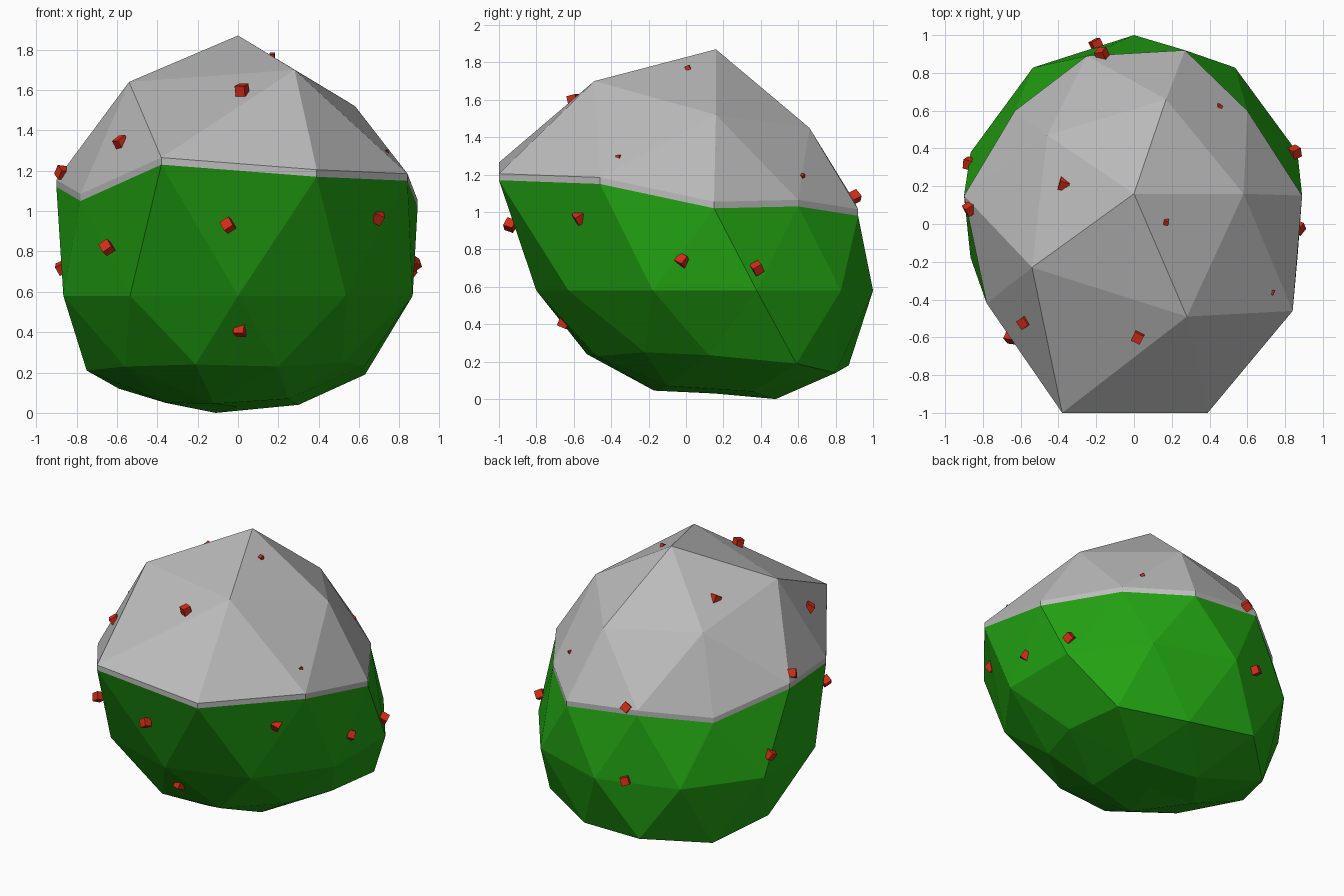
import bpy, bmesh, math, random
from mathutils import Vector, Euler

random.seed(4)
old = bpy.data.objects.get("Cube")
if old:
    bpy.data.objects.remove(old, do_unlink=True)


def make_material(name, colour):
    mat = bpy.data.materials.new(name)
    mat.use_nodes = True
    mat.diffuse_color = (*colour, 1)
    mat.node_tree.nodes["Principled BSDF"].inputs["Base Color"].default_value = (*colour, 1)
    return mat


def make_object(name, bm, mat):
    bmesh.ops.recalc_face_normals(bm, faces=bm.faces)
    mesh = bpy.data.meshes.new(name)
    bm.to_mesh(mesh)
    bm.free()
    mesh.materials.append(mat)
    obj = bpy.data.objects.new(name, mesh)
    bpy.context.collection.objects.link(obj)
    return obj


green = make_material("leaf green", (0.016, 0.36, 0.006))
grey = make_material("stone grey", (0.5, 0.5, 0.5))
red = make_material("bright red", (0.65, 0.025, 0.008))

# Rings of the lumpy ball, from its peak to its base, counter-clockwise from +x
PEAK = [(0, .16, 1.87)]
CROWN = [(.58, .16, 1.52), (.17, .66, 1.45), (-.46, .47, 1.51),
         (-.54, -.23, 1.64), (.28, -.49, 1.7)]
RIM = [(.89, .15, 1.02), (.6, .6, 1.03), (.27, .92, .98), (-.25, .89, 1.04),
       (-.63, .6, .98), (-.9, .15, 1.12), (-.78, -.42, 1.05), (-.38, -1, 1.23),
       (.39, -1, 1.17), (.84, -.46, 1.15)]
WAIST = [(.91 * math.cos(math.radians(18 + 36 * k)),
          .1 + .9 * math.sin(math.radians(18 + 36 * k)), .58) for k in range(10)]
FOOT = [(.63, .12, .235), (.63, .59, .19), (.22, .8, .14), (-.25, .87, .18),
        (-.59, .55, .12), (-.75, .17, .21), (-.56, -.25, .23), (-.21, -.53, .24),
        (.2, -.48, .23), (.52, -.22, .25)]
SOLE = [(.3, .36, .04), (-.11, .48, 0), (-.36, .15, .05), (-.12, -.17, .045),
        (.25, -.1, .07)]
BASE = [(0, .15, .03)]
RINGS = [PEAK, CROWN, RIM, WAIST, FOOT, SOLE, BASE]
LEVELS = (.95, .7, .3, -.3, -.7, -.95)
LIP = .035


def ring_of(vert):
    return sum(vert.co.z < level for level in LEVELS)


def lumpy_ball(keep_upper):
    """Icosphere moved onto the rings, keeping only the part above or below the rim."""
    bm = bmesh.new()
    bmesh.ops.create_icosphere(bm, subdivisions=2, radius=1)
    groups = [[] for _ in RINGS]
    for v in bm.verts:
        groups[ring_of(v)].append(v)
    unwanted = [f for f in bm.faces
                if all(ring_of(v) <= 2 for v in f.verts) != keep_upper]
    for group, ring in zip(groups, RINGS):
        group.sort(key=lambda v: (math.atan2(v.co.y, v.co.x) + .05) % math.tau)
        for v, point in zip(group, ring):
            v.co = point
    bmesh.ops.delete(bm, geom=unwanted, context="FACES")
    return bm


# Green lower body
make_object("lower_body", lumpy_ball(False), green)

# Grey cap with a thin upright lip that meets the body
bm = lumpy_ball(True)
border = [e for e in bm.edges if e.is_boundary]
for v in {v for e in border for v in e.verts}:
    v.co.z += LIP
lip = bmesh.ops.extrude_edge_only(bm, edges=border)["geom"]
for v in lip:
    if isinstance(v, bmesh.types.BMVert):
        v.co.z -= LIP
make_object("cap", bm, grey)

# Small red blocks scattered over the surface
BLOCKS = [(-.05, -.94, .93), (-.65, -.6, .82), (.69, -.57, .97), (.01, -.65, .41),
          (.87, -.02, .74), (.85, .38, .7), (-.87, .32, .72), (-.2, .95, .6),
          (-.17, .9, 1.08), (.02, -.6, 1.6), (-.58, -.52, 1.34), (-.37, .21, 1.62),
          (-.87, .08, 1.19)]
SUNKEN_BLOCKS = [(.17, .01, 1.77), (.73, -.36, 1.29), (.45, .62, 1.19)]

for name, places, size in (("block", BLOCKS, .052), ("sunken_block", SUNKEN_BLOCKS, .025)):
    for place in places:
        bm = bmesh.new()
        bmesh.ops.create_cube(bm, size=size)
        block = make_object(name, bm, red)
        block.location = Vector(place)
        block.rotation_euler = Euler([random.uniform(-.7, .7) for _ in range(3)])
